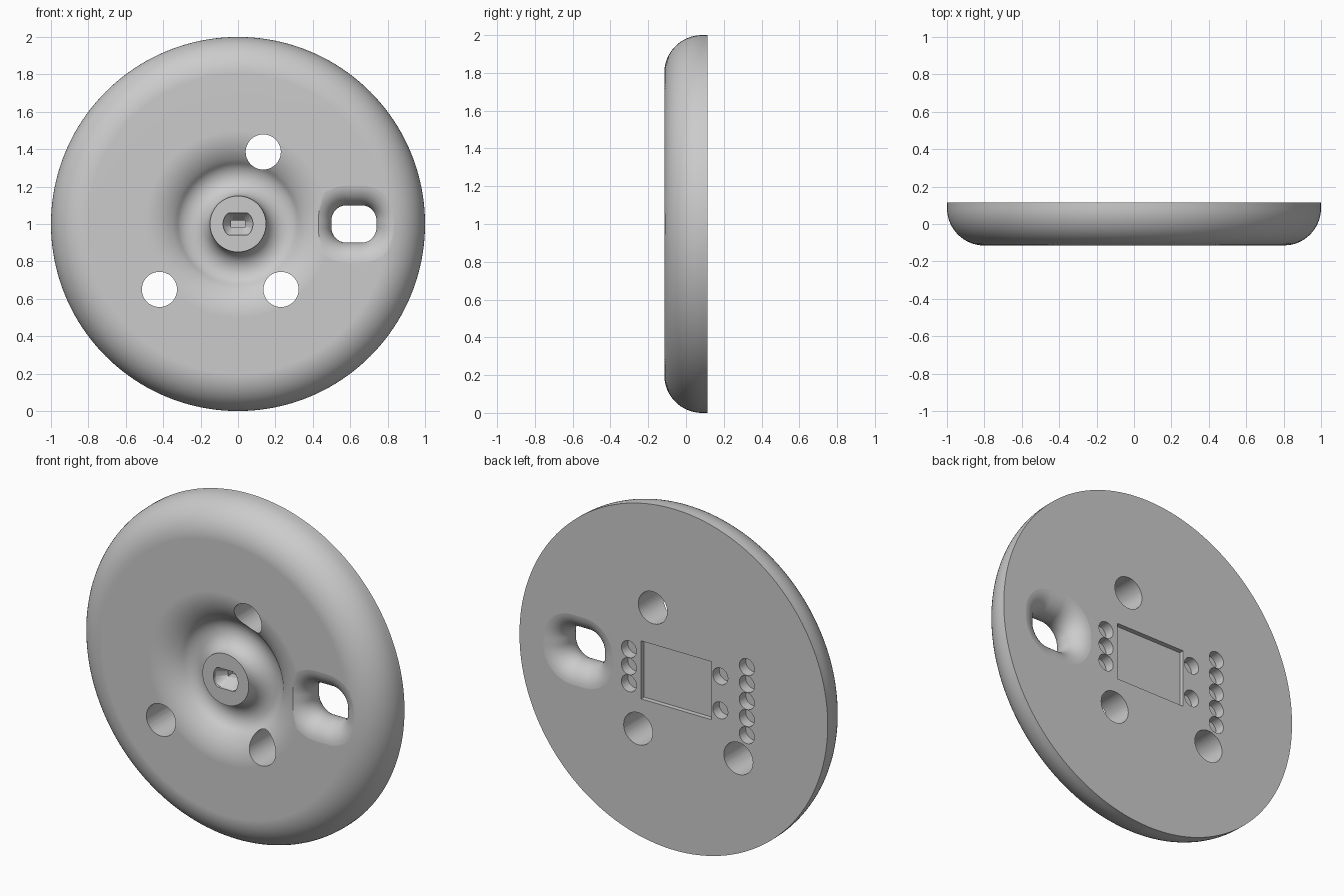
import bpy, bmesh, math
from math import sin, cos, pi, radians

cube = bpy.data.objects.get("Cube")
if cube:
    bpy.data.objects.remove(cube, do_unlink=True)

HALF = 0.115      # half thickness of the disc
MID = 1.0         # height of the disc centre


def clamp(v, m):
    return max(-m, min(m, v))


def arc(cx, cy, r, a0, a1, n):
    """Points on an arc in the (radius, y) plane, angles in degrees."""
    return [(cx + r * cos(radians(a0 + (a1 - a0) * i / n)),
             cy + r * sin(radians(a0 + (a1 - a0) * i / n))) for i in range(n + 1)]


def loft(bm, rings):
    """Closed skin through rings of equal length, capped at both ends."""
    loops = [[bm.verts.new(p) for p in ring] for ring in rings]
    n = len(loops[0])
    for a, b in zip(loops, loops[1:]):
        for i in range(n):
            j = (i + 1) % n
            bm.faces.new((a[i], a[j], b[j], b[i]))
    bm.faces.new(loops[0][::-1])
    bm.faces.new(loops[-1])


def prism(bm, outline, y0, y1):
    loft(bm, [[(x, y, z + MID) for x, z in outline] for y in (y0, y1)])


def circle(x, z, r, n):
    return [(x + r * cos(2 * pi * i / n), z + r * sin(2 * pi * i / n)) for i in range(n)]


def rounded_rect(x, w, h, r, n=16):
    """Rounded rectangle of half sizes w, h centred at x."""
    pts = []
    for k, (sx, sz) in enumerate(((1, 1), (-1, 1), (-1, -1), (1, -1))):
        for i in range(n + 1):
            t = (k + i / n) * pi / 2
            pts.append((x + sx * (w - r) + r * cos(t), sz * (h - r) + r * sin(t)))
    return pts


def finish(bm, name):
    bmesh.ops.remove_doubles(bm, verts=bm.verts, dist=1e-5)
    bmesh.ops.recalc_face_normals(bm, faces=bm.faces)
    mesh = bpy.data.meshes.new(name)
    bm.to_mesh(mesh)
    bm.free()
    obj = bpy.data.objects.new(name, mesh)
    bpy.context.collection.objects.link(obj)
    return obj


# Disc body: hub, fillet, dished groove, flat face, rounded rim, flat back
bm = bmesh.new()
profile = [(0, -HALF), (0.15, -HALF)]
profile += arc(0.25, -0.11, 0.1, 180, 90, 10)
profile += arc(0.25, -0.11, 0.1, 90, 45, 6)[1:]
profile += arc(0.5, 0.14, 0.255, 225, 270, 12)[1:]
profile += arc(0.8, 0.085, 0.2, 270, 360, 16)
profile += [(1, HALF), (0, HALF)]
verts = [bm.verts.new((r, y, MID)) for r, y in profile]
edges = [bm.edges.new(pair) for pair in zip(verts, verts[1:])]
bmesh.ops.spin(bm, geom=verts + edges, cent=(0, 0, MID), axis=(0, 1, 0),
               angle=2 * pi, steps=160)
disc = finish(bm, "disc_body")

# All openings, gathered in one cutter
bm = bmesh.new()

# Three through holes
for x, z in ((0.135, 0.385), (-0.42, -0.35), (0.23, -0.35)):
    prism(bm, circle(x, z, 0.094, 48), -0.3, 0.3)

# Flared slot, rounded over on both faces
lip = [(HALF * (1 - cos(t)), HALF * sin(t))
       for t in (radians(-84 + 168 * i / 24) for i in range(25))]
lip = [(0.17, -0.125)] + lip + [(0.17, 0.125)]
loft(bm, [[(x, y, z + MID) for x, z in rounded_rect(0.62, 0.12 + d, 0.1 + d, 0.08 + d)]
          for d, y in lip])

# Shallow rectangular recess and round pockets in the back
left, right, tall = -0.245, 0.21, 0.17
prism(bm, [(left, -tall), (right, -tall), (right, tall), (left, tall)], 0.087, 0.2)
for x, rows in ((0.29, (-1, 0, 1)), (-0.303, (-1, 1)), (-0.475, (-2, -1, 0, 1, 2))):
    for row in rows:
        prism(bm, circle(x, row * 0.1, 0.049, 32), 0.055, 0.2)

# Tapered keyway in the hub, ending in a small slot
ts = [2 * pi * (i + 0.5) / 32 for i in range(32)]
mouth = [(0.08 * cos(t), clamp(0.08 * sin(t), 0.058)) for t in ts]
slot = [(clamp(0.08 * cos(t), 0.037), clamp(0.08 * sin(t), 0.018)) for t in ts]
loft(bm, [[(x, y, z + MID) for x, z in ring]
          for ring, y in ((mouth, -0.15), (mouth, -0.1), (slot, -0.04), (slot, 0.0))])
cutter = finish(bm, "openings_cutter")
cutter.hide_render = True

# Cut, then shade smooth with crisp edges
bpy.ops.object.select_all(action="DESELECT")
disc.select_set(True)
bpy.context.view_layer.objects.active = disc
cut = disc.modifiers.new("openings", "BOOLEAN")
cut.operation = "DIFFERENCE"
cut.solver = "EXACT"
cut.object = cutter
bpy.ops.object.modifier_apply(modifier=cut.name)
bpy.data.objects.remove(cutter, do_unlink=True)
bpy.ops.object.shade_smooth_by_angle(angle=radians(30))
weighted = disc.modifiers.new("even_shading", "WEIGHTED_NORMAL")
weighted.keep_sharp = True

# Plain grey
grey = bpy.data.materials.new("light_grey")
grey.use_nodes = True
colour = (0.6, 0.6, 0.6, 1)
grey.diffuse_color = colour
grey.node_tree.nodes["Principled BSDF"].inputs["Base Color"].default_value = colour
disc.data.materials.clear()
disc.data.materials.append(grey)
